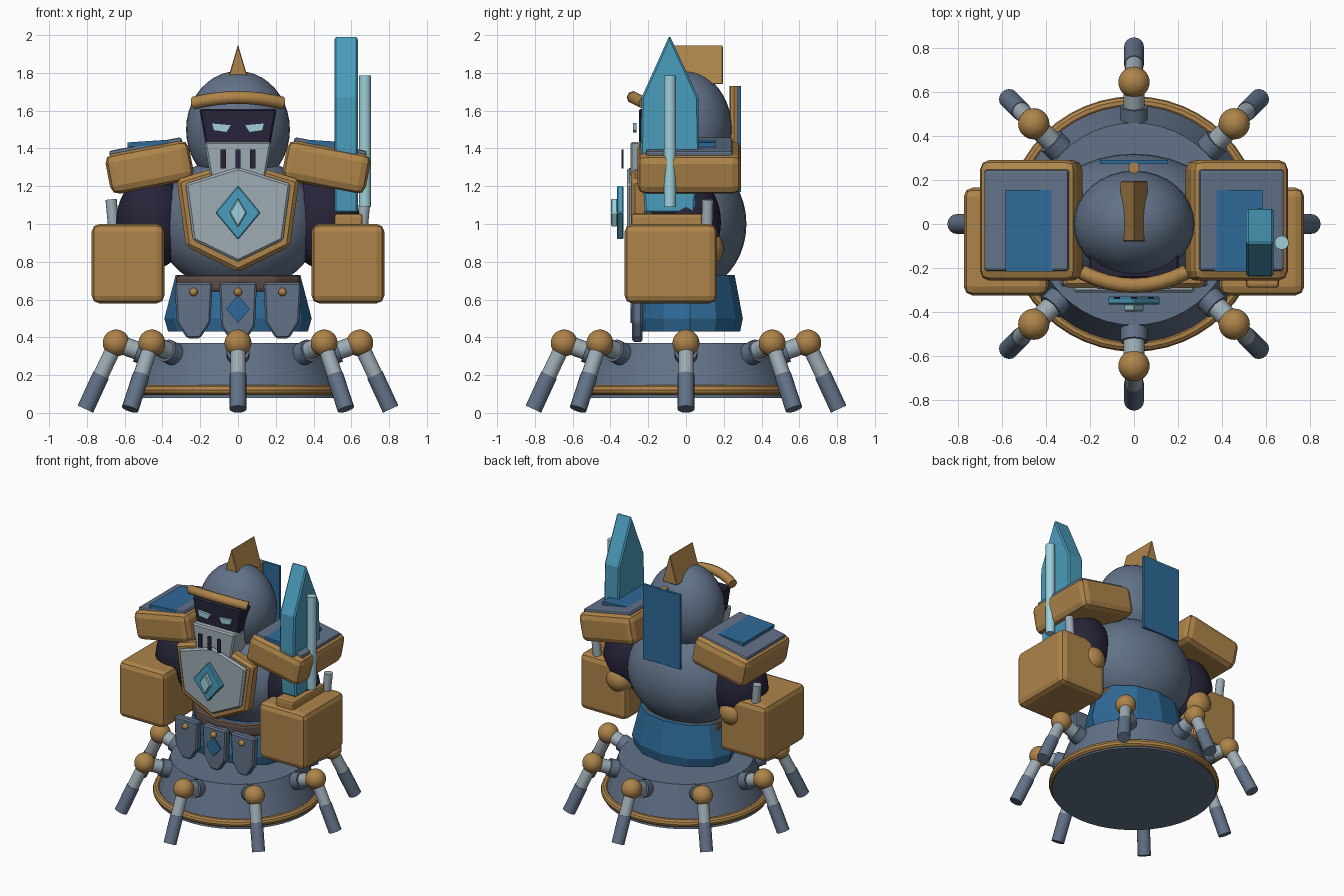
import bpy, bmesh, math
from mathutils import Vector

cube = bpy.data.objects.get("Cube")
if cube:
    bpy.data.objects.remove(cube, do_unlink=True)


def material(name, *rgb):
    color = [((c / 255 + 0.055) / 1.055) ** 2.4 for c in rgb] + [1]
    m = bpy.data.materials.new(name)
    m.use_nodes = True
    m.diffuse_color = color
    m.node_tree.nodes["Principled BSDF"].inputs["Base Color"].default_value = color
    return m


gold = material("gold", 174, 132, 74)
slate = material("slate", 98, 114, 136)
silver = material("silver", 158, 172, 180)
navy = material("navy", 38, 36, 56)
blue = material("blue", 46, 106, 152)
teal = material("teal", 74, 156, 188)
ice = material("pale_ice", 158, 208, 218)
leather = material("leather", 92, 76, 70)


def finish(name, mat, bevel=0, smooth=True, segments=2):
    ob = bpy.context.object
    ob.name = ob.data.name = name
    ob.data.materials.append(mat)
    bpy.ops.object.transform_apply(location=False, rotation=False, scale=True)
    if bevel:
        b = ob.modifiers.new("bevel", "BEVEL")
        b.width, b.segments = bevel, segments
    if smooth:
        bpy.ops.object.shade_smooth_by_angle(angle=math.radians(30))
    return ob


def box(name, mat, loc, size, bevel=0, tilt=0):
    bpy.ops.mesh.primitive_cube_add(size=1, location=loc, rotation=(0, tilt, 0))
    bpy.context.object.scale = size
    return finish(name, mat, bevel, smooth=False)


def ball(name, mat, loc, radii):
    bpy.ops.mesh.primitive_uv_sphere_add(segments=32, ring_count=20, location=loc)
    bpy.context.object.scale = radii
    return finish(name, mat)


def rod(name, mat, a, b, r, sides=16):
    a, b = Vector(a), Vector(b)
    bpy.ops.mesh.primitive_cylinder_add(vertices=sides, radius=r, depth=(b - a).length, location=(a + b) / 2)
    bpy.context.object.rotation_euler = (b - a).to_track_quat("Z", "Y").to_euler()
    return finish(name, mat)


def frustum(name, mat, y, z0, z1, r0, r1, sides, squash=1, bevel=0):
    bpy.ops.mesh.primitive_cone_add(vertices=sides, radius1=r0, radius2=r1, depth=z1 - z0,
                                    location=(0, y, (z0 + z1) / 2))
    bpy.context.object.scale.y = squash
    return finish(name, mat, bevel, sides > 16)


def plate(name, mat, points, near, far, axis="y", bevel=0):
    """Extrude an outline drawn in (x, z) along y, or in (y, z) along x."""
    bm = bmesh.new()
    place = (lambda u, v, d: (u, d, v)) if axis == "y" else (lambda u, v, d: (d, u, v))
    face = bm.faces.new([bm.verts.new(place(u, v, near)) for u, v in points])
    ext = bmesh.ops.extrude_face_region(bm, geom=[face])
    step = place(0, 0, far - near)
    bmesh.ops.translate(bm, vec=step, verts=[g for g in ext["geom"] if isinstance(g, bmesh.types.BMVert)])
    bmesh.ops.recalc_face_normals(bm, faces=bm.faces)
    me = bpy.data.meshes.new(name)
    bm.to_mesh(me)
    bm.free()
    ob = bpy.data.objects.new(name, me)
    bpy.context.collection.objects.link(ob)
    bpy.ops.object.select_all(action="DESELECT")
    bpy.context.view_layer.objects.active = ob
    ob.select_set(True)
    return finish(name, mat, bevel, False, 1)


def mirrored(half):
    return half + [(-x, z) for x, z in reversed(half) if x]


def diamond(x, z, w, h):
    return [(x, z + h), (x + w, z), (x, z - h), (x - w, z)]


# Base dish with a gold rim
frustum("base_hull", slate, 0, 0.08, 0.37, 0.56, 0.46, 48)
bpy.ops.mesh.primitive_torus_add(major_radius=0.553, minor_radius=0.028, major_segments=48,
                                 minor_segments=10, location=(0, 0, 0.122))
finish("base_rim", gold)

# Eight walking legs
for i in range(8):
    a = i * math.pi / 4

    def at(r, z):
        return (r * math.cos(a), r * math.sin(a), z)

    rod("leg_hip", slate, at(0.42, 0.29), at(0.535, 0.33), 0.062)
    rod("leg_link", silver, at(0.52, 0.325), at(0.645, 0.37), 0.048)
    ball("leg_joint", gold, at(0.645, 0.37), (0.071,) * 3)
    rod("leg_shin", silver, at(0.645, 0.37), at(0.728, 0.195), 0.041)
    rod("leg_foot", slate, at(0.725, 0.2), at(0.808, 0.02), 0.045)

# Skirt, belt and hanging plates
frustum("skirt_hem", blue, 0.02, 0.43, 0.5, 0.37, 0.39, 12, 0.72)
frustum("skirt", blue, 0.02, 0.5, 0.73, 0.39, 0.33, 12, 0.72)
frustum("belt", leather, 0, 0.64, 0.73, 0.345, 0.345, 10, 0.74, 0.02)
for x, low in ((-0.235, 0.02), (0, 0), (0.235, 0.02)):
    tab = mirrored([(0.1, 0.69), (0.09, 0.46 + low), (0.035, 0.375 + low)])
    plate("skirt_plate", slate, [(x + u, v) for u, v in tab], -0.285, -0.23, bevel=0.01)
    ball("rivet", gold, (x, -0.29, 0.64), (0.022,) * 3)
plate("skirt_gem", blue, diamond(0, 0.55, 0.062, 0.075), -0.294, -0.285)

# Torso and head
ball("torso", slate, (0, 0.01, 1.0), (0.43, 0.31, 0.36))
ball("head", slate, (0, 0, 1.5), (0.275, 0.243, 0.31))
plate("visor", navy, mirrored([(0.205, 1.61), (0.17, 1.41)]), -0.25, -0.1, bevel=0.01)
plate("jaw_guard", silver, mirrored([(0.178, 1.435), (0.14, 1.22)]), -0.295, -0.12, bevel=0.01)
for x in (-0.078, 0, 0.078):
    box("jaw_slot", navy, (x, -0.337, 1.345), (0.028, 0.01, 0.1))
for s in (-1, 1):
    eye = [(0.035, 1.525), (0.14, 1.535), (0.13, 1.495), (0.06, 1.485)]
    plate("eye", ice, [(s * x, z) for x, z in eye], -0.28, -0.262)

# Brow band swept along an arc
curve = bpy.data.curves.new("brow_band", "CURVE")
curve.dimensions = "3D"
curve.bevel_depth, curve.bevel_resolution, curve.use_fill_caps = 0.034, 2, True
path = curve.splines.new("POLY")
path.points.add(8)
for i, p in enumerate(path.points):
    t = i / 4 - 1
    p.co = (0.235 * t, -0.28 + 0.06 * t * t, 1.67 - 0.03 * t * t, 1)
curve.materials.append(gold)
bpy.context.collection.objects.link(bpy.data.objects.new("brow_band", curve))

# Crest and back banner
plate("crest", gold, [(-0.062, 1.74), (0.062, 1.74), (0, 1.95)], -0.08, 0.195, bevel=0.004)
rod("banner_pole", gold, (0, 0.255, 1.18), (0, 0.255, 1.73), 0.026, 8)
box("banner", blue, (0, 0.282, 1.45), (0.31, 0.02, 0.56))

# Chest shield with layered gem
rim = [(0, 1.335), (0.325, 1.235), (0.275, 0.88), (0, 0.745)]
panel = [(0, 1.3), (0.278, 1.213), (0.238, 0.915), (0, 0.8)]
plate("shield_rim", gold, mirrored(rim), -0.29, -0.2, bevel=0.02)
plate("shield_panel", silver, mirrored(panel), -0.312, -0.27, bevel=0.012)
plate("shield_gem", teal, diamond(0, 1.06, 0.12, 0.145), -0.366, -0.33, bevel=0.006)
plate("shield_gem_core", ice, diamond(0, 1.06, 0.046, 0.078), -0.398, -0.362, bevel=0.006)

# Arms and shoulders
for s, side in ((-1, "right"), (1, "left")):
    tilt = s * 0.19
    up = Vector((math.sin(tilt), 0, math.cos(tilt)))
    shoulder = Vector((s * 0.468, 0.017, 1.3))
    box(side + "_shoulder", gold, shoulder, (0.45, 0.55, 0.215), 0.045, tilt)
    box(side + "_shoulder_cap", slate, shoulder + up * 0.108, (0.39, 0.46, 0.035), 0.012, tilt)
    box(side + "_shoulder_inlay", blue, (s * 0.475, -0.03, 1.427), (0.22, 0.37, 0.024), 0, tilt * 0.35)
    ball(side + "_upper_arm", navy, (s * 0.455, 0, 1.01), (0.19, 0.185, 0.25))
    ball(side + "_elbow", gold, (s * 0.47, 0.1, 0.87), (0.1, 0.1, 0.1))
    box(side + "_gauntlet", gold, (s * 0.582, -0.08, 0.79), (0.385, 0.49, 0.42), 0.04)
    rod(side + "_exhaust", silver, (s * 0.655, 0.11, 0.95), (s * 0.672, 0.115, 1.13), 0.03)

# Crystal blade with its guard and energy rod
box("blade_guard", gold, (0.585, -0.1, 1.02), (0.15, 0.38, 0.07), 0.015)
blade = [(-0.087, 2.0), (0.065, 1.67), (0.07, 1.4), (0.045, 1.06),
         (-0.218, 1.06), (-0.24, 1.4), (-0.235, 1.67)]
plate("crystal_blade", teal, blade, 0.51, 0.635, "x", 0.01)
rod("energy_rod", ice, (0.672, -0.085, 1.09), (0.672, -0.085, 1.785), 0.032)
